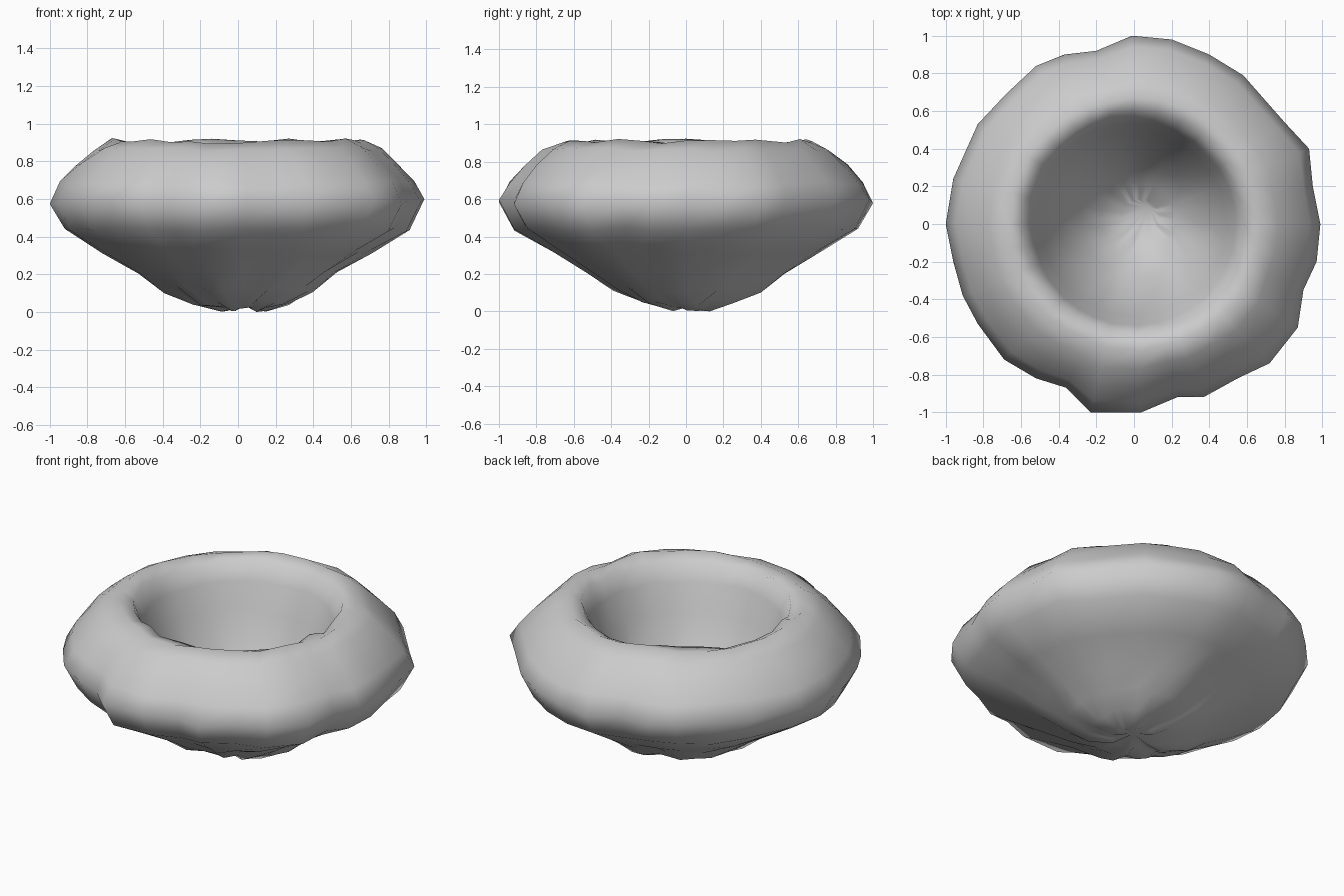
import bpy, bmesh, math, random

if "Cube" in bpy.data.objects:
    bpy.data.objects.remove(bpy.data.objects["Cube"])

random.seed(4)

# Irregular plan outline of the rim, counter-clockwise
outline = [(.99, 0), (.95, .2), (.93, .4), (.8, .54), (.58, .79), (.4, .9),
           (.2, .98), (-.01, 1), (-.2, .92), (-.37, .9), (-.52, .84),
           (-.68, .69), (-.83, .53), (-.96, .24), (-1, 0), (-.96, -.2),
           (-.91, -.38), (-.83, -.53), (-.69, -.72), (-.52, -.82),
           (-.36, -.87), (-.23, -1), (.04, -1), (.23, -.92), (.37, -.92),
           (.55, -.82), (.72, -.74), (.87, -.55), (.9, -.35), (.97, -.2)]

# Profile from underside, around the fat rim, down into the bowl:
# radius, height, share of outline irregularity, height wobble
profile = [(.12, .025, .3, .015), (.26, .065, .4, .02), (.40, .13, .6, .02),
           (.53, .225, .7, .015), (.72, .33, .8, .01), (.92, .45, .9, .01),
           (1.0, .60, 1, .015), (.945, .70, .85, .01), (.865, .79, .7, .01),
           (.77, .875, .5, .01), (.67, .92, .3, .015), (.59, .895, .1, .02),
           (.54, .79, .1, .01), (.49, .63, .1, .01), (.40, .43, .1, .015),
           (.30, .265, .1, .015), (.20, .155, .1, .01), (.10, .09, .1, .006)]

bm = bmesh.new()
rings = []
for r, z, share, wob in profile:
    # The pinched centre sits slightly off axis
    off = .04 * max(0, 1 - r / .5) if z < .5 else 0
    ring = []
    for x, y in outline:
        length = math.hypot(x, y)
        k = r * (1 + (length - 1) * share) / length
        ring.append(bm.verts.new((x * k + off, y * k + off,
                                  z + random.uniform(-wob, wob))))
    rings.append(ring)

n = len(outline)
for a, b in zip(rings, rings[1:]):
    for i in range(n):
        j = (i + 1) % n
        bm.faces.new((a[i], a[j], b[j], b[i]))

# Pinched centres below and inside
under = bm.verts.new((.04, .04, .045))
inside = bm.verts.new((.08, .09, .07))
for i in range(n):
    j = (i + 1) % n
    bm.faces.new((under, rings[0][j], rings[0][i]))
    bm.faces.new((inside, rings[-1][i], rings[-1][j]))

# Stand on the ground
low = min(v.co.z for v in bm.verts)
for v in bm.verts:
    v.co.z -= low
bmesh.ops.recalc_face_normals(bm, faces=bm.faces)
for f in bm.faces:
    f.smooth = True

mesh = bpy.data.meshes.new("funnel_cap")
bm.to_mesh(mesh)
bm.free()
cap = bpy.data.objects.new("funnel_cap", mesh)
bpy.context.collection.objects.link(cap)
